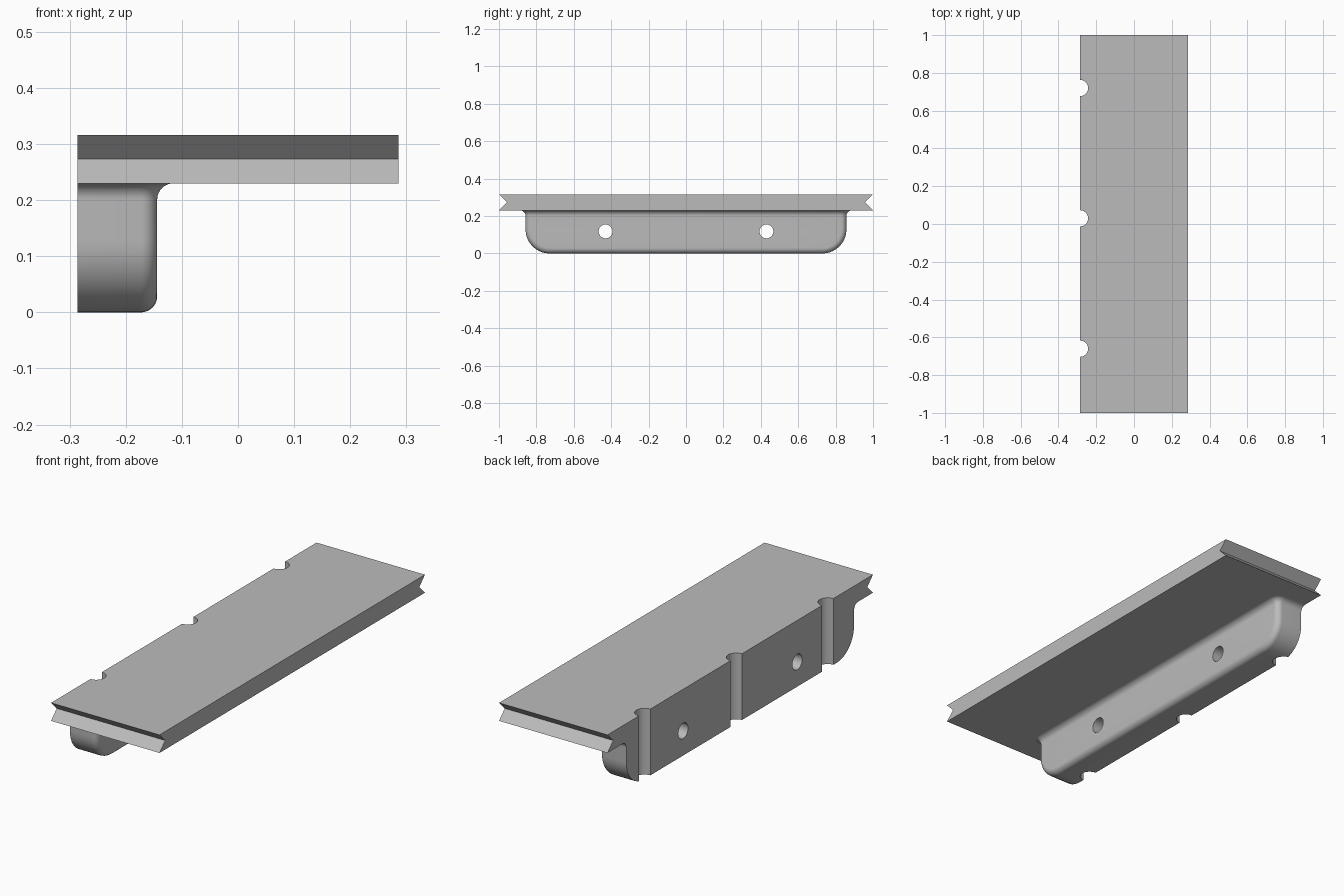
import bpy, bmesh
from math import sin, cos, pi, radians
from mathutils import Matrix

cube = bpy.data.objects.get("Cube")
if cube:
    bpy.data.objects.remove(cube, do_unlink=True)

BACK, FRONT = -0.286, -0.144      # x extent of the rib
HALF = 0.858                      # half length of the rib
UNDER, MID, TOP = 0.23, 0.273, 0.316
CORNER, FILLET = 0.129, 0.029
STEPS = 10

grey = bpy.data.materials.new("light grey")
grey.use_nodes = True
colour = (0.5, 0.5, 0.5, 1)
grey.diffuse_color = colour
grey.node_tree.nodes["Principled BSDF"].inputs["Base Color"].default_value = colour


def finish(name, bm):
    bmesh.ops.recalc_face_normals(bm, faces=bm.faces[:])
    mesh = bpy.data.meshes.new(name)
    bm.to_mesh(mesh)
    bm.free()
    mesh.materials.append(grey)
    ob = bpy.data.objects.new(name, mesh)
    bpy.context.collection.objects.link(ob)
    return ob


def cylinder(name, radius, depth, matrix):
    bm = bmesh.new()
    bmesh.ops.create_cone(bm, cap_ends=True, segments=48, radius1=radius,
                          radius2=radius, depth=depth, matrix=matrix)
    ob = finish(name, bm)
    ob.hide_render = True
    return ob


def activate(ob):
    bpy.ops.object.select_all(action='DESELECT')
    ob.select_set(True)
    bpy.context.view_layer.objects.active = ob


def cut(ob, cutters):
    activate(ob)
    for c in cutters:
        mod = ob.modifiers.new("cut", 'BOOLEAN')
        mod.operation, mod.solver, mod.object = 'DIFFERENCE', 'EXACT', c
        bpy.ops.object.modifier_apply(modifier=mod.name)


# Flat shelf plate with a V notch along both short ends
bm = bmesh.new()
side = [(-1, UNDER), (1, UNDER), (1 - 0.043, MID), (1, TOP), (-1, TOP), (-1 + 0.043, MID)]
rows = [[bm.verts.new((x, y, z)) for y, z in side] for x in (BACK, -BACK)]
bm.faces.new(rows[0])
bm.faces.new(rows[1])
for i in range(6):
    j = (i + 1) % 6
    bm.faces.new((rows[0][i], rows[0][j], rows[1][j], rows[1][i]))
plate = finish("shelf_plate", bm)


def half_outline(x, a):
    """One end of the rib, from the flared top down to the bottom edge.
    a turns from facing the end (0) to facing the front (90 degrees)."""
    inset = FILLET * (1 - cos(a))
    pts = []
    for i in range(STEPS + 1):
        t = pi / 2 * (1 - i / STEPS)
        flare = FILLET * (1 - cos(t))
        pts.append((x + flare * sin(a), HALF - inset + flare * cos(a),
                    UNDER - FILLET * (1 - sin(t))))
    r = CORNER - inset
    for i in range(STEPS + 1):
        t = pi / 2 * i / STEPS
        pts.append((x, HALF - CORNER + r * cos(t), CORNER - r * sin(t)))
    return pts


# Mounting rib: rounded U outline, filleted front edge, flared into the plate
bm = bmesh.new()
sections = [(BACK, 0)]
for k in range(STEPS + 1):
    a = pi / 2 * k / STEPS
    sections.append((FRONT - FILLET + FILLET * sin(a), a))
rings = []
for x, a in sections:
    half = half_outline(x, a)
    full = half + [(px, -py, pz) for px, py, pz in reversed(half)]
    rings.append([bm.verts.new(p) for p in full])
for r0, r1 in zip(rings, rings[1:]):
    for i in range(len(r0) - 1):
        bm.faces.new((r0[i], r0[i + 1], r1[i + 1], r1[i]))
last = rings[-1]
for i in range(STEPS):            # flare along the front
    bm.faces.new((last[i], last[i + 1], last[-2 - i], last[-1 - i]))
bm.faces.new(last[STEPS:len(last) - STEPS])
bm.faces.new(rings[0])
bm.faces.new([r[0] for r in rings] + [r[-1] for r in reversed(rings)])
rib = finish("mounting_rib", bm)

# Vertical half-round grooves down the back, and two screw holes through the rib
grooves = [cylinder("groove_cutter", 0.043, 1, Matrix.Translation((BACK, y, 0.2)))
           for y in (-0.66, 0.03, 0.72)]
holes = [cylinder("hole_cutter", 0.037, 1,
                  Matrix.Translation((BACK, y, 0.118)) @ Matrix.Rotation(pi / 2, 4, 'Y'))
         for y in (-0.43, 0.43)]
cut(plate, grooves)
cut(rib, grooves + holes)
for c in grooves + holes:
    bpy.data.objects.remove(c, do_unlink=True)

for ob in (plate, rib):
    activate(ob)
    bpy.ops.object.shade_smooth_by_angle(angle=radians(30))
